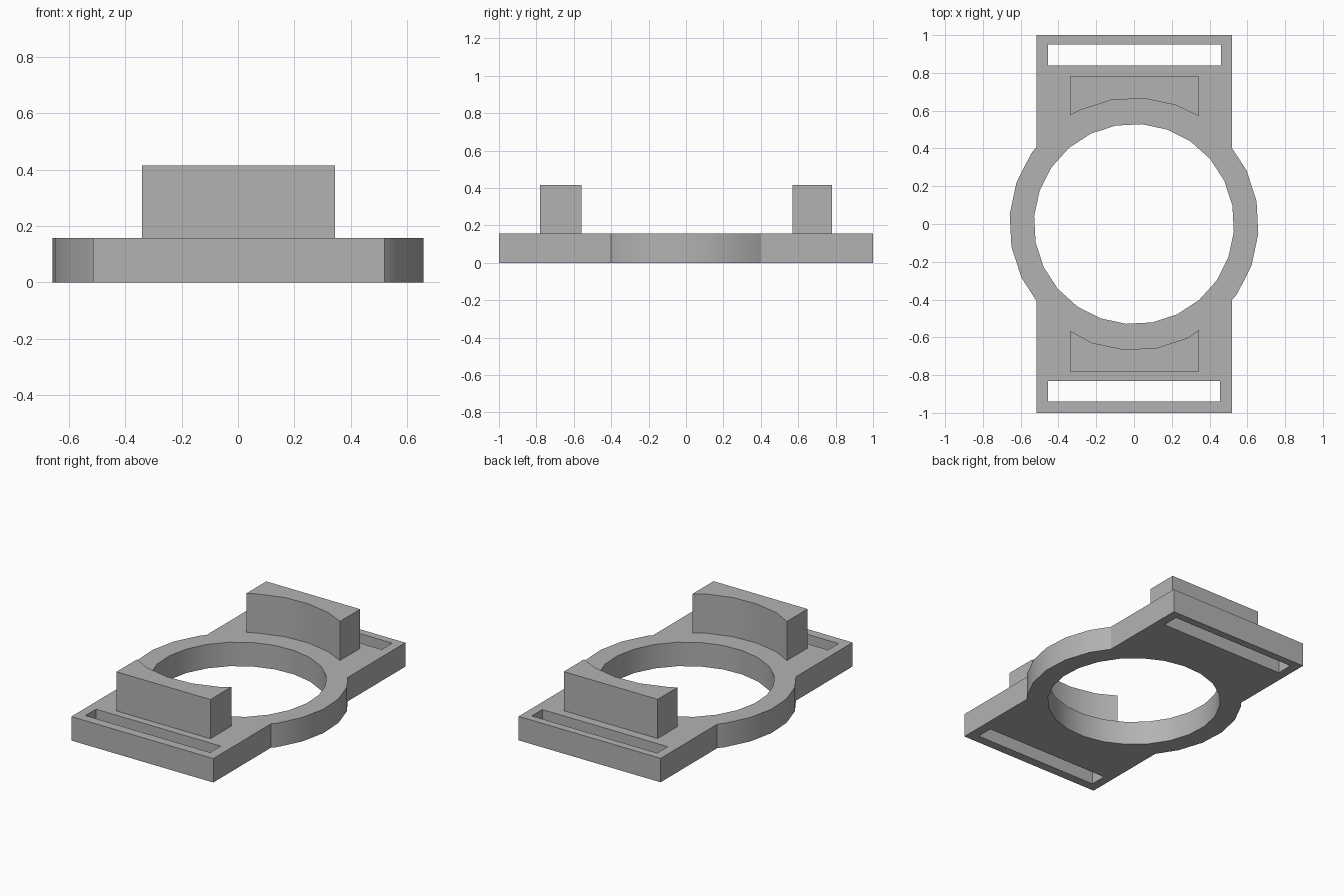
import bpy
import bmesh
from math import cos, sin, radians

default = bpy.data.objects.get("Cube")
if default:
    bpy.data.objects.remove(default, do_unlink=True)

# Shared dimensions
SIDES, PHASE = 24, 10.5
LEFT, RIGHT = -0.515, 0.52
RING_OUTER, RING_INNER = 0.66, 0.53
PLATE_TOP, BLOCK_TOP = 0.158, 0.416

grey = bpy.data.materials.new("grey plastic")
grey.use_nodes = True
colour = (0.45, 0.45, 0.45, 1)
grey.diffuse_color = colour
grey.node_tree.nodes["Principled BSDF"].inputs["Base Color"].default_value = colour


def circle(radius):
    """Corner points of the faceted circle, counter-clockwise."""
    angles = [radians(PHASE + i * 360 / SIDES) for i in range(SIDES)]
    return [(radius * cos(a), radius * sin(a)) for a in angles]


def rectangle(x0, x1, y0, y1):
    return [(x0, y0), (x1, y0), (x1, y1), (x0, y1)]


def prism(name, loops, z0, z1):
    """Extrude an outline, with optional holes, between two heights."""
    bm = bmesh.new()
    bottom_edges, top_edges = [], []
    for loop in loops:
        low = [bm.verts.new((x, y, z0)) for x, y in loop]
        high = [bm.verts.new((x, y, z1)) for x, y in loop]
        for i in range(len(loop)):
            j = (i + 1) % len(loop)
            bm.faces.new((low[i], low[j], high[j], high[i]))
            bottom_edges.append(bm.edges.get((low[i], low[j])))
            top_edges.append(bm.edges.get((high[i], high[j])))
    for edges in (bottom_edges, top_edges):
        bmesh.ops.triangle_fill(bm, edges=edges, use_beauty=True, normal=(0, 0, 1))
    bmesh.ops.recalc_face_normals(bm, faces=bm.faces)
    mesh = bpy.data.meshes.new(name)
    bm.to_mesh(mesh)
    bm.free()
    mesh.materials.append(grey)
    obj = bpy.data.objects.new(name, mesh)
    bpy.context.collection.objects.link(obj)
    bpy.ops.object.select_all(action="DESELECT")
    obj.select_set(True)
    bpy.context.view_layer.objects.active = obj
    bpy.ops.object.shade_smooth_by_angle(angle=radians(30))


# Base plate: strap ends joined to a ring that bulges past both sides
ring = circle(RING_OUTER)
right_bulge = sorted([p for p in ring if p[0] > RIGHT], key=lambda p: p[1])
left_bulge = sorted([p for p in ring if p[0] < LEFT], key=lambda p: -p[1])
outline = ([(LEFT, -1), (RIGHT, -1), (RIGHT, -0.40)] + right_bulge
           + [(RIGHT, 0.40), (RIGHT, 1), (LEFT, 1), (LEFT, 0.41)]
           + left_bulge + [(LEFT, -0.41)])
back_slot = rectangle(-0.455, 0.46, 0.84, 0.95)
front_slot = rectangle(-0.455, 0.455, -0.94, -0.83)
prism("base_plate", [outline, circle(RING_INNER), back_slot, front_slot], 0, PLATE_TOP)

# Raised blocks with a concave face towards the ring
for name, side in (("back_block", 1), ("front_block", -1)):
    x0, x1, end = -0.34, 0.345, 0.57 if side > 0 else 0.56
    arc = [p for p in circle(0.667) if x0 < p[0] < x1 and p[1] * side > 0]
    arc.sort()
    profile = ([(x0, side * 0.78), (x0, side * (end + 0.005))] + arc
               + [(x1, side * end), (x1, side * 0.78)])
    prism(name, [profile], PLATE_TOP, BLOCK_TOP)
